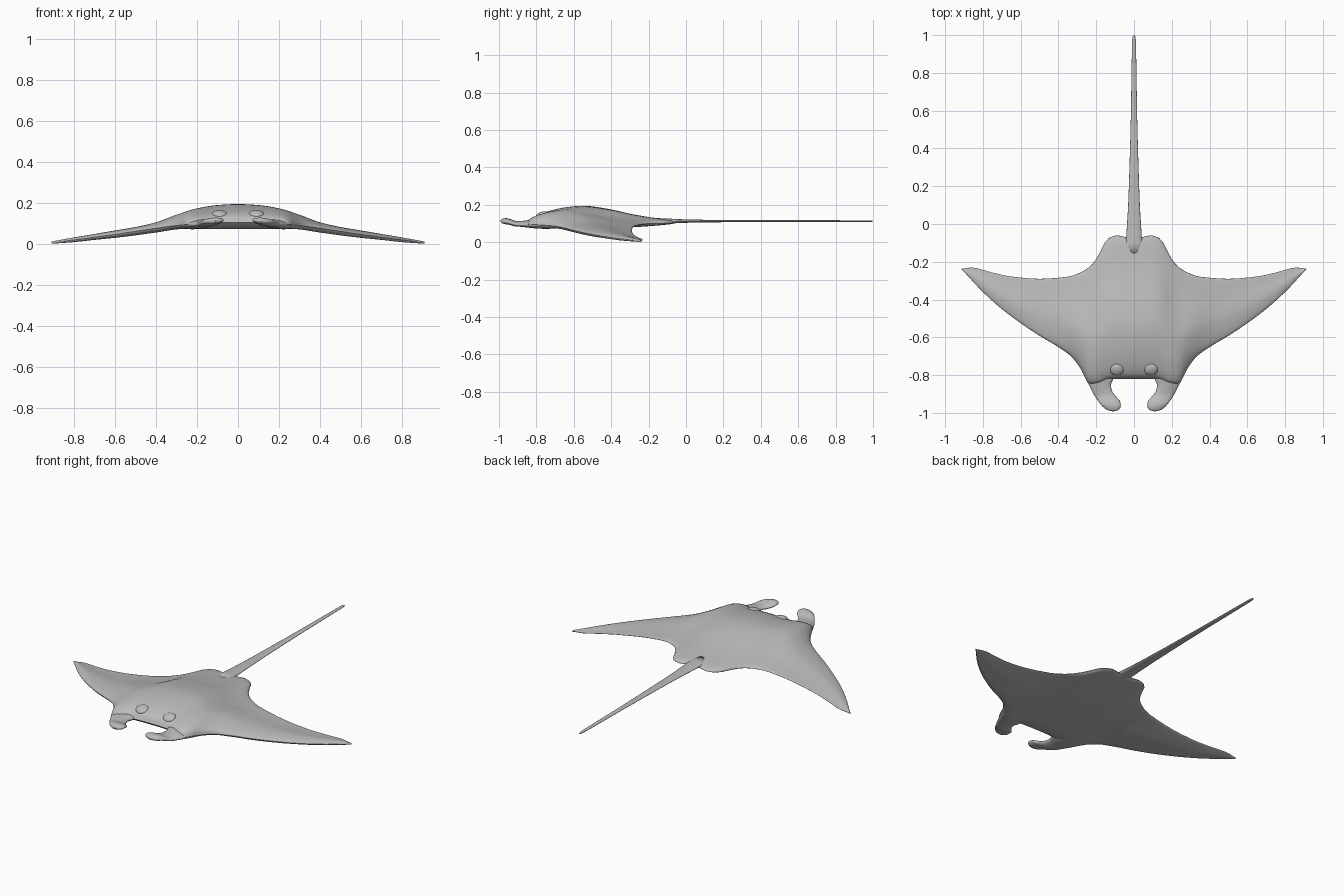
import bpy, bmesh, math

cube = bpy.data.objects.get("Cube")
if cube:
    bpy.data.objects.remove(cube, do_unlink=True)

skin = bpy.data.materials.new("grey_skin")
skin.use_nodes = True
skin.diffuse_color = (0.5, 0.5, 0.5, 1)
skin.node_tree.nodes["Principled BSDF"].inputs["Base Color"].default_value = (0.5, 0.5, 0.5, 1)


def curve(points, x):
    """Smooth monotone interpolation through (x, value) points."""
    n = len(points)
    x = min(max(x, points[0][0]), points[-1][0])
    i = next(k for k in range(n - 1) if x <= points[k + 1][0])

    def secant(k):
        return (points[k + 1][1] - points[k][1]) / (points[k + 1][0] - points[k][0])

    def slope(k):
        if k == 0 or k == n - 1:
            return 0 if k == 0 else secant(n - 2)
        a, b = secant(k - 1), secant(k)
        return 0 if a * b <= 0 else 2 * a * b / (a + b)

    (x0, v0), (x1, v1) = points[i], points[i + 1]
    h = x1 - x0
    t = (x - x0) / h
    return (v0 * (1 + 2 * t) * (1 - t) ** 2 + h * slope(i) * t * (1 - t) ** 2
            + v1 * t * t * (3 - 2 * t) + h * slope(i + 1) * t * t * (t - 1))


def loft(name, rings):
    """Skin a list of closed rings and cap both ends."""
    bm = bmesh.new()
    loops = [[bm.verts.new(p) for p in ring] for ring in rings]
    for a, b in zip(loops, loops[1:]):
        for j in range(len(a)):
            k = (j + 1) % len(a)
            bm.faces.new((a[j], a[k], b[k], b[j]))
    bm.faces.new(loops[0])
    bm.faces.new(loops[-1])
    bmesh.ops.recalc_face_normals(bm, faces=bm.faces)
    mesh = bpy.data.meshes.new(name)
    bm.to_mesh(mesh)
    bm.free()
    obj = bpy.data.objects.new(name, mesh)
    bpy.context.collection.objects.link(obj)
    return finish(obj)


def finish(obj):
    obj.data.materials.append(skin)
    obj.data.shade_smooth()
    return obj


# Body and wings: chord sections running from wing tip to wing tip
leading = [(0, -.82), (.12, -.822), (.2, -.85), (.235, -.85), (.28, -.77), (.33, -.703),
           (.4, -.652), (.5, -.592), (.6, -.525), (.7, -.45), (.8, -.36), (.88, -.275), (.912, -.24)]
trailing = [(0, -.072), (.04, -.07), (.09, -.06), (.13, -.073), (.16, -.105), (.185, -.16), (.22, -.212),
            (.27, -.25), (.35, -.279), (.5, -.29), (.65, -.278), (.75, -.257), (.86, -.231), (.912, -.237)]
top_z = [(0, .195), (.1, .19), (.2, .174), (.3, .143), (.4, .106), (.5, .083),
         (.6, .066), (.7, .049), (.8, .032), (.912, .012)]
edge_z = [(0, .105), (.2, .1), (.3, .09), (.4, .077), (.5, .062), (.6, .047), (.8, .02), (.912, .006)]
low_z = [(0, .073), (.27, .073), (.4, .056), (.5, .042), (.6, .03), (.7, .02), (.8, .009), (.912, .001)]
hump = [(0, 0), (.015, .28), (.04, .43), (.09, .62), (.22, .89), (.36, 1), (.55, .8),
        (.7, .52), (.83, .33), (.95, .19), (.985, .12), (1, 0)]
belly = [(0, 0), (.015, .4), (.06, .75), (.16, 1), (.5, 1), (.75, .7), (.95, .3), (.985, .18), (1, 0)]

SPAN, STEPS, SIDE = .912, 64, 32
rings = []
for i in range(-STEPS, STEPS + 1):
    x = SPAN * math.sin(i / STEPS * math.pi / 2)
    a = abs(x)
    y0, y1 = curve(leading, a), curve(trailing, a)
    top, mid, low = (curve(c, a) for c in (top_z, edge_z, low_z))
    ring = []
    for j in range(2 * SIDE):
        t = (1 - math.cos(math.pi * j / SIDE)) / 2
        z = mid + (top - mid) * curve(hump, t) if j <= SIDE else mid - (mid - low) * curve(belly, t)
        ring.append((x, y0 + (y1 - y0) * t, z))
    rings.append(ring)
loft("body_and_wings", rings)


def oval(cx, y, cz, rx, rz, tilt=0):
    ring = []
    for k in range(24):
        a = math.tau * k / 24
        u, v = rx * math.cos(a), rz * math.sin(a)
        ring.append((cx + u, y, cz + v + tilt * u))
    return ring


# Head fins: flat lobes that curl inward and upward at the tip
inner = [(-.993, .11), (-.985, .083), (-.965, .07), (-.94, .073), (-.91, .098), (-.88, .118),
         (-.85, .122), (-.825, .112), (-.75, .11), (-.66, .16)]
outer = [(-.993, .112), (-.985, .142), (-.965, .168), (-.94, .188), (-.9, .214), (-.85, .24),
         (-.8, .264), (-.75, .288), (-.7, .3), (-.66, .3)]
fin_z = [(-.993, .113), (-.96, .112), (-.9, .098), (-.8, .098), (-.66, .1)]
fin_thick = [(-.993, .003), (-.985, .011), (-.96, .016), (-.9, .014), (-.82, .022), (-.74, .026), (-.66, .02)]
for side, label in ((1, "left"), (-1, "right")):
    rings = []
    for i in range(41):
        y = -.993 + .333 * (i / 40) ** 1.5
        x0, x1 = curve(inner, y), curve(outer, y)
        rings.append(oval(side * (x0 + x1) / 2, y, curve(fin_z, y), (x1 - x0) / 2,
                          curve(fin_thick, y), side * -.08))
    loft(label + "_head_fin", rings)

    # Eyes: low rounded bumps on the brow
    bpy.ops.mesh.primitive_uv_sphere_add(segments=24, ring_count=16, location=(side * .09, -.77, .145),
                                         rotation=(.35, 0, 0))
    eye = bpy.context.object
    eye.name = label + "_eye"
    eye.scale = (.037, .034, .018)
    finish(eye)

# Tail: long flat whip with a rounded tip
tail_w = [(-.16, .046), (-.05, .04), (.1, .031), (.3, .024), (.6, .016), (.97, .01), (.992, .007), (1, .001)]
tail_t = [(-.16, .016), (0, .009), (.2, .006), (.6, .005), (.99, .004), (1, .001)]
stations = [-.16, -.1, -.05, 0, .05, .1, .2, .3, .45, .6, .8, .95, .97, .985, .993, .998, 1]
loft("tail", [oval(0, y, .113, curve(tail_w, y), curve(tail_t, y)) for y in stations])
